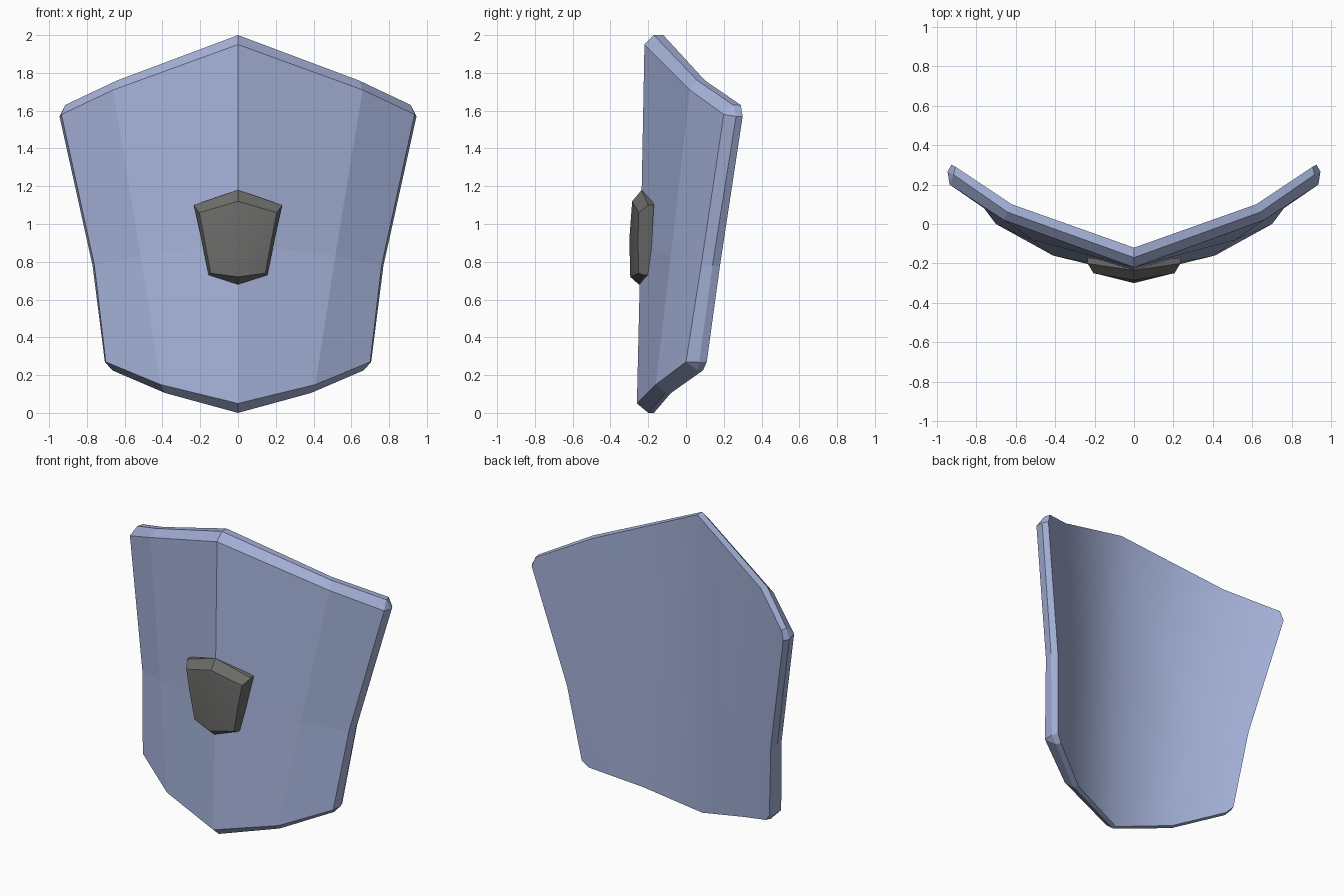
import bpy
import bmesh
import math

cube = bpy.data.objects.get("Cube")
if cube:
    bpy.data.objects.remove(cube, do_unlink=True)


def make_material(name, color):
    mat = bpy.data.materials.new(name)
    mat.use_nodes = True
    mat.diffuse_color = (*color, 1)
    mat.node_tree.nodes["Principled BSDF"].inputs["Base Color"].default_value = (*color, 1)
    return mat


def add_verts(bm, points):
    return [bm.verts.new(p) for p in points]


def bridge(bm, ring_a, ring_b):
    """Join two open half outlines of equal length."""
    for i in range(len(ring_a) - 1):
        bm.faces.new((ring_a[i], ring_a[i + 1], ring_b[i + 1], ring_b[i]))


def finish(name, bm, mat):
    """Mirror the half mesh across x, weld it and make the object."""
    geom = bm.verts[:] + bm.edges[:] + bm.faces[:]
    bmesh.ops.mirror(bm, geom=geom, axis='X', merge_dist=0.0005)
    bmesh.ops.remove_doubles(bm, verts=bm.verts[:], dist=0.0005)
    bmesh.ops.recalc_face_normals(bm, faces=bm.faces[:])
    mesh = bpy.data.meshes.new(name)
    bm.to_mesh(mesh)
    bm.free()
    mesh.materials.append(mat)
    obj = bpy.data.objects.new(name, mesh)
    bpy.context.collection.objects.link(obj)
    return obj


blue = make_material("pale steel blue", (0.38, 0.45, 0.70))
grey = make_material("dark grey", (0.15, 0.15, 0.145))

# Shield plate: half outlines from top centre round the side to bottom centre
front = [(0, -.22, 1.95), (.66, .02, 1.71), (.935, .2, 1.58), (.935, .2, 1.58),
         (.76, .08, .78), (.7, 0, .27), (.7, 0, .27), (.41, -.16, .15), (0, -.26, .05)]
rim = [(0, -.17, 2), (.64, .06, 1.76), (.915, .25, 1.63), (.945, .265, 1.57),
       (.77, .14, .78), (.705, .07, .27), (.665, .06, .225), (.385, -.11, .105), (0, -.2, 0)]
back = [(0, -.12, 2), (.62, .1, 1.76), (.905, .29, 1.63), (.925, .3, 1.57),
        (.75, .18, .78), (.69, .11, .27), (.65, .09, .225), (.37, -.08, .105), (0, -.17, 0)]

bm = bmesh.new()
rings = [add_verts(bm, ring) for ring in (front, rim, back)]
bridge(bm, rings[0], rings[1])
bridge(bm, rings[1], rings[2])


def skin(ring, centre, fold, smooth):
    """Fill a half outline as an inner and an outer column of two panels."""
    c, f = add_verts(bm, (centre, fold))
    panels = [(ring[0], ring[1], f, c), (*ring[1:5], f),
              (f, *ring[4:8]), (c, f, ring[7], ring[8])]
    for panel in panels:
        bm.faces.new(panel).smooth = smooth


skin(rings[0], (0, -.24, .9), (.515, -.08, .83), False)
skin(rings[2], (0, -.145, .9), (.48, 0, .83), True)
finish("shield_plate", bm, blue)

# Central boss: chamfered five-sided plate with a slight ridge and crease
boss_face = [(0, -.285, 1.12), (.205, -.25, 1.06), (.178, -.255, .92),
             (.145, -.25, .74), (0, -.295, .72)]
boss_edge = [(0, -.235, 1.18), (.235, -.2, 1.1), (.195, -.21, .92),
             (.155, -.22, .73), (0, -.25, .68)]

bm = bmesh.new()
face = add_verts(bm, boss_face)
edge = add_verts(bm, boss_edge)
base = add_verts(bm, [(x, y + .03, z) for x, y, z in boss_edge])
bridge(bm, face, edge)
bridge(bm, edge, base)
middle = bm.verts.new((0, -.3, .92))
bm.faces.new((face[0], face[1], face[2], middle))
bm.faces.new((middle, face[2], face[3], face[4]))
bm.faces.new(base)
boss = finish("centre_boss", bm, grey)

bpy.ops.object.select_all(action='DESELECT')
boss.select_set(True)
bpy.context.view_layer.objects.active = boss
bpy.ops.object.shade_smooth_by_angle(angle=math.radians(32))
